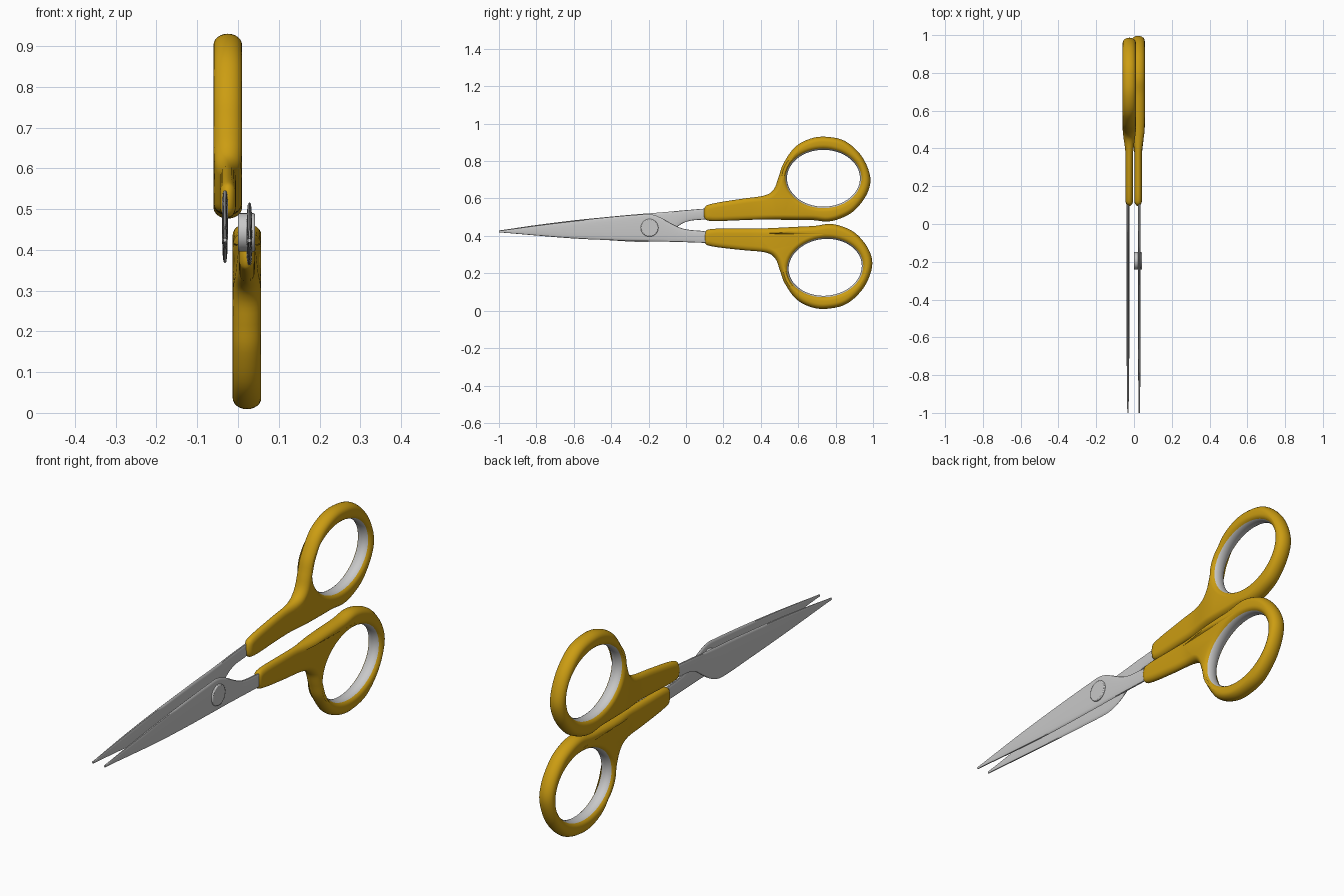
import bpy, bmesh, math
from mathutils import Vector

if "Cube" in bpy.data.objects:
    bpy.data.objects.remove(bpy.data.objects["Cube"])


def material(name, rgb):
    m = bpy.data.materials.new(name)
    m.diffuse_color = (*rgb, 1)
    m.use_nodes = True
    m.node_tree.nodes["Principled BSDF"].inputs["Base Color"].default_value = m.diffuse_color
    return m


GOLD = material("golden_plastic", (0.60, 0.335, 0.006))
STEEL = material("light_grey", (0.58, 0.58, 0.58))


def finish(name, bm, mats, angle=40):
    bmesh.ops.recalc_face_normals(bm, faces=bm.faces)
    me = bpy.data.meshes.new(name)
    bm.to_mesh(me)
    bm.free()
    for m in mats:
        me.materials.append(m)
    ob = bpy.data.objects.new(name, me)
    bpy.context.collection.objects.link(ob)
    bpy.ops.object.select_all(action='DESELECT')
    ob.select_set(True)
    bpy.context.view_layer.objects.active = ob
    bpy.ops.object.shade_smooth_by_angle(angle=math.radians(angle))
    return ob


def spline(pts, closed, steps):
    """Catmull-Rom curve through the points."""
    p = [Vector(q) for q in pts]
    n = len(p)
    get = (lambda i: p[i % n]) if closed else (lambda i: p[max(0, min(n - 1, i))])
    out = []
    for i in range(n if closed else n - 1):
        a, b, c, d = (get(i + k) for k in (-1, 0, 1, 2))
        for s in range(steps):
            t = s / steps
            out.append(0.5 * (2 * b + (c - a) * t + (2 * a - 5 * b + 4 * c - d) * t * t
                              + (3 * b - a - 3 * c + d) * t ** 3))
    if not closed:
        out.append(p[-1])
    return out


def inset(loop, d):
    """Move a clockwise loop inward by d."""
    n = len(loop)
    res = []
    for i, p in enumerate(loop):
        t = (loop[(i + 1) % n] - loop[i - 1]).normalized()
        res.append(p + Vector((t.y, -t.x)) * d)
    return res


# Handle outline, clockwise in (y, z): arm top, finger loop, arm underside
OUTLINE = [(.10, .55), (.14, .572), (.29, .597), (.42, .616), (.47, .65), (.495, .715),
           (.52, .785), (.58, .872), (.66, .918), (.745, .93), (.85, .907), (.94, .825),
           (.985, .715), (.968, .625), (.905, .54), (.835, .497), (.76, .477),
           (.68, .484), (.60, .485), (.40, .487), (.27, .483), (.14, .479), (.10, .495)]
HOLE_C, HOLE_R = Vector((.735, .708)), (.195, .152)


def lower_map(p):
    """Mirror the upper handle to the lower one, opening it slightly."""
    return Vector((p.x + .01 * min(1, max(0, (p.x - .2) / .4)),
                   .94 - p.y - .04 * (.74 - p.x)))


def handle(name, cx, remap):
    bm = bmesh.new()
    outer = spline(OUTLINE, True, 5)
    edge_r, steps = .027, 6

    def half_depth(y):
        t = min(1, max(0, (y - .36) / .15))
        return .0195 + .0155 * t * t * (3 - 2 * t)

    def add_loop(pts, a):
        vs = []
        for p in pts:
            x = cx + half_depth(p.x) * math.sin(a)
            q = remap(p)
            vs.append(bm.verts.new((x, q.x, q.y)))
        return vs

    def hole_loop(d):
        return [HOLE_C + Vector(((HOLE_R[0] + d) * math.cos(t), (HOLE_R[1] + d) * math.sin(t)))
                for t in (2 * math.pi * i / 64 for i in range(64))]

    caps = {0: [], 1: []}
    for is_hole in (False, True):
        loops = []
        for k in range(-steps, steps + 1):
            a = k / steps * math.pi / 2
            d = edge_r * (1 - math.cos(a))
            loops.append(add_loop(hole_loop(d) if is_hole else inset(outer, d), a))
        for k in range(2 * steps):
            A, B = loops[k], loops[k + 1]
            n = len(A)
            for i in range(n):
                f = bm.faces.new((A[i], A[(i + 1) % n], B[(i + 1) % n], B[i]))
                # pale lining on the inner wall of the finger hole
                f.material_index = int(is_hole and 3 <= k < 2 * steps - 3)
        for side, lp in ((0, loops[0]), (1, loops[-1])):
            n = len(lp)
            caps[side] += [bm.edges.get((lp[i], lp[(i + 1) % n])) for i in range(n)]
    # flat faces on both sides
    for side in (0, 1):
        bmesh.ops.triangle_fill(bm, edges=caps[side], use_beauty=True,
                                normal=(1 if side else -1, 0, 0))
    return finish(name, bm, [GOLD, STEEL], 50)


def blade(name, cx, stations):
    """Loft thin lens sections along (y, low z, high z) stations."""
    bm = bmesh.new()
    n, prev = 20, None
    pts = spline(stations, False, 4)
    for j, (y, lo, hi) in enumerate(pts):
        h = .0035 + .0035 * min(1, (y + 1) / .3)
        ring = []
        for i in range(n):
            a = 2 * math.pi * i / n
            c, s = math.cos(a), math.sin(a)
            z = (lo + hi) / 2 + (hi - lo) / 2 * c
            ring.append(bm.verts.new((cx + math.copysign(h * abs(s) ** .6, s), y, z)))
        if prev:
            for i in range(n):
                bm.faces.new((prev[i], prev[(i + 1) % n], ring[(i + 1) % n], ring[i]))
        if j in (0, len(pts) - 1):
            bm.faces.new(ring)
        prev = ring
    return finish(name, bm, [STEEL])


# Blades: tip, widest part at the pivot, curved neck, shank inside the handle
blade("upper_blade", -.032, [
    (-1, .419, .429), (-.95, .416, .436), (-.8, .404, .458), (-.6, .389, .483),
    (-.4, .376, .503), (-.26, .368, .516), (-.19, .370, .521), (-.13, .392, .526),
    (-.07, .430, .531), (-.02, .466, .536), (.03, .482, .540), (.09, .487, .545),
    (.18, .50, .55)])
blade("lower_blade", .028, [
    (-1, .418, .428), (-.95, .415, .434), (-.8, .402, .455), (-.6, .386, .480),
    (-.4, .377, .501), (-.26, .373, .513), (-.19, .371, .516), (-.13, .370, .495),
    (-.07, .368, .462), (-.02, .367, .440), (.03, .365, .431), (.09, .363, .426),
    (.18, .36, .41)])

# Handles with finger loops
handle("upper_handle", -.025, lambda p: p)
handle("lower_handle", .022, lower_map)

# Pivot screw
bpy.ops.mesh.primitive_cylinder_add(vertices=40, radius=.047, depth=.042,
                                    location=(.021, -.195, .443), rotation=(0, math.pi / 2, 0))
screw = bpy.context.object
screw.name = "pivot_screw"
screw.data.materials.append(STEEL)
bev = screw.modifiers.new("rounded_rim", 'BEVEL')
bev.width, bev.segments = .004, 2
bpy.ops.object.shade_smooth_by_angle(angle=math.radians(40))
